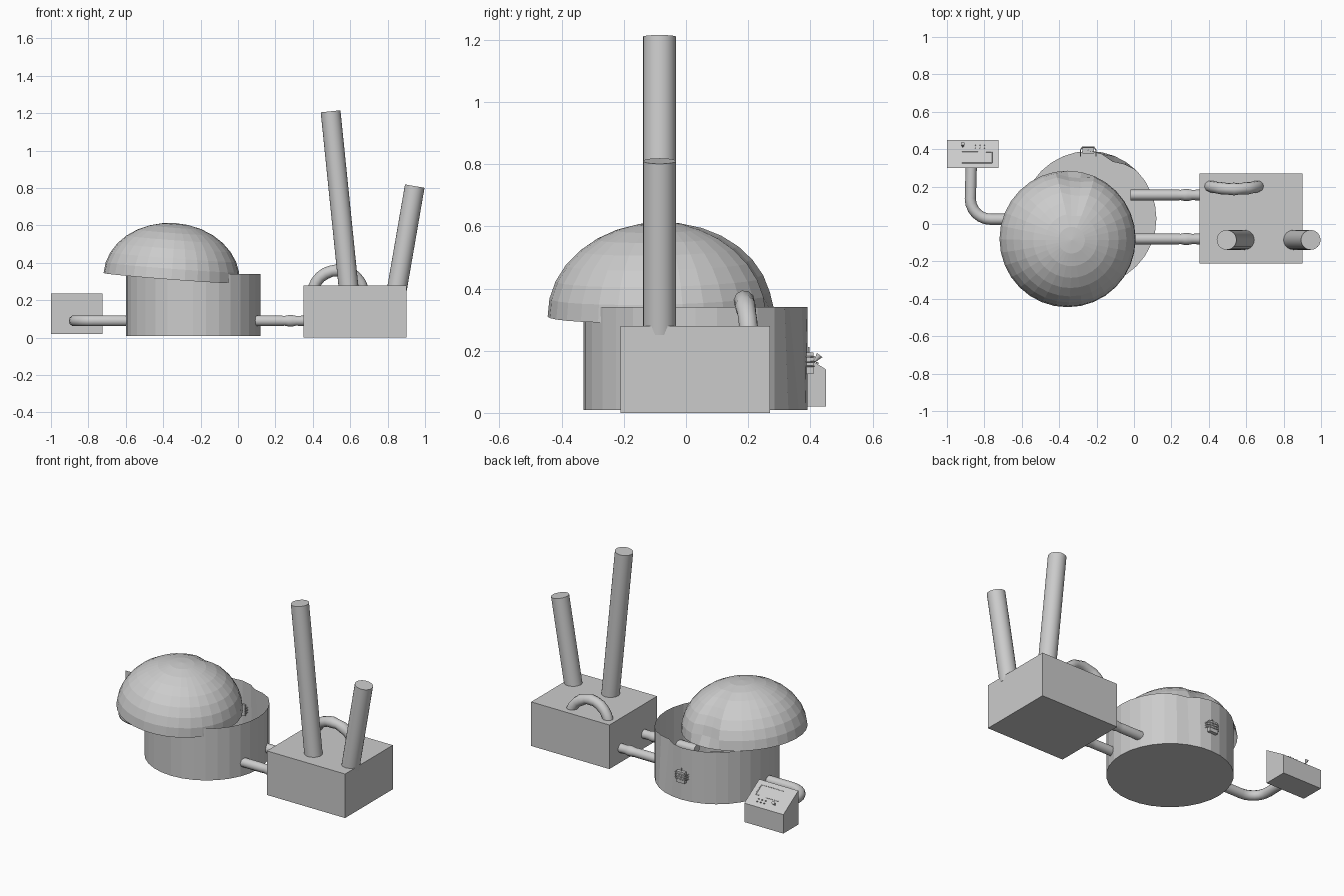
import bpy, bmesh
from math import sin, cos, pi, radians, atan
from mathutils import Vector

if "Cube" in bpy.data.objects:
    bpy.data.objects.remove(bpy.data.objects["Cube"])


def mesh_object(name, bm):
    bmesh.ops.recalc_face_normals(bm, faces=bm.faces[:])
    me = bpy.data.meshes.new(name)
    bm.to_mesh(me)
    bm.free()
    ob = bpy.data.objects.new(name, me)
    bpy.context.collection.objects.link(ob)
    return ob


def box(name, lo, hi, back_top=None):
    """Box from corner to corner; back_top lowers the +y top edge."""
    bm = bmesh.new()
    bmesh.ops.create_cube(bm, size=1)
    for v in bm.verts:
        high_back = v.co.y > 0 and v.co.z > 0
        v.co = Vector([hi[i] if v.co[i] > 0 else lo[i] for i in range(3)])
        if back_top is not None and high_back:
            v.co.z = back_top
    return mesh_object(name, bm)


def rod(name, a, b, r1, r2=None, n=24):
    a, b = Vector(a), Vector(b)
    bm = bmesh.new()
    bmesh.ops.create_cone(bm, cap_ends=True, segments=n, radius1=r1,
                          radius2=r1 if r2 is None else r2, depth=(b - a).length)
    ob = mesh_object(name, bm)
    ob.location = (a + b) / 2
    ob.rotation_euler = (b - a).to_track_quat('Z', 'Y').to_euler()
    for p in ob.data.polygons:
        p.use_smooth = len(p.vertices) == 4
    return ob


def tube(name, pts, r, sizes=None, res=3):
    cu = bpy.data.curves.new(name, 'CURVE')
    cu.dimensions = '3D'
    cu.bevel_depth = r
    cu.bevel_resolution = res
    cu.use_fill_caps = True
    sp = cu.splines.new('POLY')
    sp.points.add(len(pts) - 1)
    for i, p in enumerate(pts):
        sp.points[i].co = (*p, 1)
        sp.points[i].radius = sizes[i] if sizes else 1
    ob = bpy.data.objects.new(name, cu)
    bpy.context.collection.objects.link(ob)
    return ob


def lathe(name, profile, n, dent):
    """Revolve (radius, z) points; dent(segment, row) scales the radius."""
    bm = bmesh.new()
    rows = []
    for k, (r, z) in enumerate(profile):
        if r == 0:
            rows.append([bm.verts.new((0, 0, z))] * n)
        else:
            rows.append([bm.verts.new((r * dent(i, k) * cos(2 * pi * i / n),
                                       r * dent(i, k) * sin(2 * pi * i / n), z)) for i in range(n)])
    for a, b in zip(rows, rows[1:]):
        for i in range(n):
            j = (i + 1) % n
            bm.faces.new(list(dict.fromkeys((a[i], a[j], b[j], b[i]))))
    return mesh_object(name, bm)


# open drum with a dent in the back of its wall
drum = lathe("drum", [(0, 0.01), (0.36, 0.01), (0.36, 0.34)], 32,
             lambda i, k: {5: 0.96, 6: 0.91, 7: 0.97}.get(i, 1) if k == 2 else 1)
drum.location = (-0.24, 0.03, 0)

# tilted, displaced dome lid with a matching dent
steps = [k * pi / 16 for k in range(9)]
dome_profile = [(0.365 * cos(t), 0.295 * sin(t)) for t in steps]
dome_profile[-1] = (0, 0.295)
dome = lathe("dome_lid", dome_profile, 32,
             lambda i, k: {7: 0.93, 8: 0.93}.get(i, 1) if 0 < k < 7 else 1)
dome.location = (-0.355, -0.08, 0.318)
dome.rotation_euler = (atan(0.0215), atan(0.0754), 0)

# furnace block with leaning chimneys
box("furnace_block", (0.35, -0.21, 0), (0.90, 0.27, 0.28))
rod("tall_chimney", (0.593, -0.085, 0.25), (0.495, -0.085, 1.21), 0.053)
rod("short_chimney", (0.85, -0.085, 0.26), (0.945, -0.085, 0.81), 0.053)

# arched pipe on the block
arch = []
for k in range(13):
    t = pi * k / 12
    arch.append((0.535 - 0.135 * cos(t), 0.195 + 0.008 * cos(2 * t), 0.235 + 0.125 * sin(t)))
tube("arched_pipe", arch, 0.031, [1, 1, 1, 1, 1.05, 1, 1.1, 0.95, 1.1, 1, 1, 1, 1])

# feed pipes between drum and block, each with a ribbed joint
for side, y in (("back", 0.155), ("front", -0.08)):
    xs = [-0.02, 0.23, 0.25, 0.27, 0.29, 0.31, 0.36]
    tube(side + "_feed_pipe", [(x, y, 0.09) for x in xs], 0.029,
         [1, 1, 0.95, 1.1, 1.1, 0.95, 1])

# control pipe bending to the control box
bend = [(-0.765 - 0.11 * sin(radians(a)), 0.135 - 0.11 * cos(radians(a)), 0.09)
        for a in range(0, 91, 15)]
tube("control_pipe", [(-0.56, 0.025, 0.09)] + bend + [(-0.87, 0.31, 0.09)], 0.03)

# control box with sloped top
box("control_box", (-1.0, 0.30, 0.02), (-0.725, 0.45, 0.235), back_top=0.14)


def slope(y):
    return 0.235 - (y - 0.30) * 0.095 / 0.15


# raised trim, buttons and lever on the slope
for i, (x1, y1, x2, y2) in enumerate([(-0.92, 0.387, -0.835, 0.387), (-0.92, 0.325, -0.76, 0.325),
                                      (-0.76, 0.325, -0.76, 0.385), (-0.79, 0.385, -0.76, 0.385)]):
    tube(f"panel_trim_{i}", [(x1, y1, slope(y1)), (x2, y2, slope(y2))], 0.003, res=0)
for i in range(6):
    x, y = -0.845 + 0.024 * (i % 3), 0.405 + 0.016 * (i // 3)
    rod(f"button_{i}", (x, y, slope(y) - 0.002), (x + 0, y + 0.002, slope(y) + 0.005), 0.004, n=8)
rod("lever", (-0.915, 0.412, slope(0.412)), (-0.915, 0.430, slope(0.412) + 0.022), 0.003, 0.011, 12)

# latch on the drum: plate, wrapping bars and pin
box("latch_plate", (-0.275, 0.377, 0.125), (-0.215, 0.41, 0.195))
for i, z in enumerate((0.15, 0.165, 0.18)):
    tube(f"latch_bar_{i}", [(-0.287, 0.36, z), (-0.287, 0.395, z), (-0.275, 0.412, z),
                            (-0.215, 0.412, z), (-0.203, 0.395, z), (-0.203, 0.36, z)], 0.003, res=1)
rod("latch_pin", (-0.245, 0.395, 0.19), (-0.245, 0.395, 0.212), 0.003, n=8)
